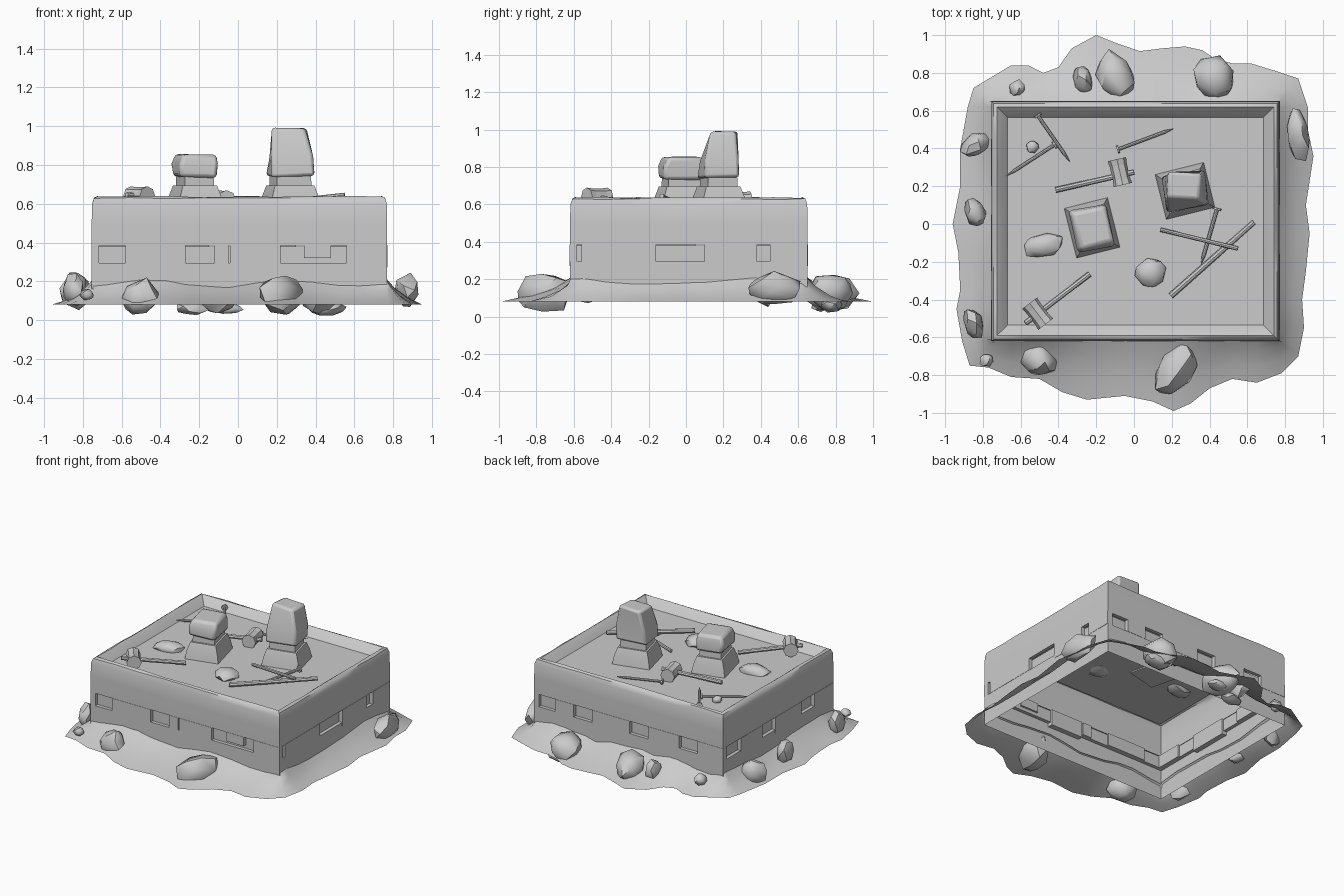
import bpy, bmesh, math, random
from mathutils import Vector, Matrix

if "Cube" in bpy.data.objects:
    bpy.data.objects.remove(bpy.data.objects["Cube"])

random.seed(4)
stone = bpy.data.materials.new("plain_grey")
stone.diffuse_color = (0.6, 0.6, 0.6, 1)
stone.use_nodes = True
stone.node_tree.nodes["Principled BSDF"].inputs["Base Color"].default_value = stone.diffuse_color

X0, X1, Y0, Y1 = -0.755, 0.77, -0.62, 0.65   # outer walls
FLOOR = 0.58


def finish(name, bm, angle=35, bevel=0):
    bmesh.ops.recalc_face_normals(bm, faces=bm.faces)
    me = bpy.data.meshes.new(name)
    bm.to_mesh(me)
    bm.free()
    me.materials.append(stone)
    ob = bpy.data.objects.new(name, me)
    bpy.context.collection.objects.link(ob)
    if bevel:
        m = ob.modifiers.new("bevel", 'BEVEL')
        m.width, m.segments = bevel, 2
    bpy.ops.object.select_all(action='DESELECT')
    ob.select_set(True)
    bpy.context.view_layer.objects.active = ob
    bpy.ops.object.shade_smooth_by_angle(angle=math.radians(angle))
    return ob


def loft(name, rings, cap_top=True, cap_bottom=True, angle=35, bevel=0):
    bm = bmesh.new()
    loops = [[bm.verts.new(p) for p in r] for r in rings]
    n = len(loops[0])
    for a, b in zip(loops, loops[1:]):
        for i in range(n):
            j = (i + 1) % n
            bm.faces.new((a[i], a[j], b[j], b[i]))
    if cap_top:
        bm.faces.new(loops[-1])
    if cap_bottom:
        bm.faces.new(loops[0])
    return finish(name, bm, angle, bevel)


def wall_ring(inset, z, n=8, jitter=0.0):
    c = [(X0 + inset, Y0 + inset), (X1 - inset, Y0 + inset),
         (X1 - inset, Y1 - inset), (X0 + inset, Y1 - inset)]
    pts = []
    for k in range(4):
        a, b = c[k], c[(k + 1) % 4]
        for i in range(n):
            t = i / n
            pts.append((a[0] + (b[0] - a[0]) * t, a[1] + (b[1] - a[1]) * t,
                        z + random.uniform(-jitter, jitter)))
    return pts


def square(cx, cy, z, hx, hy, deg, jitter=0.0):
    m = Matrix.Rotation(math.radians(deg), 3, 'Z')
    j = lambda: random.uniform(-jitter, jitter)
    return [Vector((cx, cy, z)) + m @ Vector((sx * hx + j(), sy * hy + j(), j()))
            for sx, sy in ((-1, -1), (1, -1), (1, 1), (-1, 1))]


# Platform: open-bottomed shell with a belt recess and a raised rim
loft("lower_wall", [wall_ring(0.025, 0.38), wall_ring(0.025, 0.295),
                    wall_ring(0, 0.295), wall_ring(0, 0.08)], False, False)
loft("upper_slab", [wall_ring(0.025, 0.385), wall_ring(0, 0.385), wall_ring(0, 0.50),
                    wall_ring(0.002, 0.60), wall_ring(0.012, 0.628, jitter=0.004),
                    wall_ring(0.030, 0.636, jitter=0.004),
                    wall_ring(0.055, 0.615, jitter=0.004),
                    wall_ring(0.085, FLOOR)], True, False, 40)

# Bricks in the belt: (start, end, bottom) along each wall
rows = {
    "front": [(-0.58, -0.27, 0.295), (-0.12, -0.05, 0.295), (-0.04, 0.22, 0.27),
              (0.34, 0.48, 0.32), (0.56, 0.77, 0.295)],
    "back": [(-0.755, -0.55, 0.295), (-0.4, -0.15, 0.27), (0.0, 0.3, 0.295), (0.45, 0.6, 0.295)],
    "right": [(-0.56, -0.16, 0.295), (0.1, 0.38, 0.27), (0.45, 0.65, 0.295)],
    "left": [(-0.62, -0.4, 0.295), (-0.25, 0.05, 0.27), (0.2, 0.45, 0.295)],
}
bm = bmesh.new()
for side, row in rows.items():
    for a, b, z in row:
        mid, ln, h = (a + b) / 2, b - a, 0.386 - z
        edge = {"front": Y0, "back": Y1, "right": X1, "left": X0}[side]
        inward = 0.018 if edge < 0 else -0.018
        pos, size = (mid, edge + inward), (ln, 0.04)
        if side in ("right", "left"):
            pos, size = (edge + inward, mid), (0.04, ln)
        m = Matrix.Translation((pos[0], pos[1], z + h / 2)) @ Matrix.Diagonal((size[0], size[1], h, 1))
        bmesh.ops.create_cube(bm, size=1, matrix=m)
finish("belt_bricks", bm)

# Ground skirt: wavy outline blended up to the walls
outline = [(-.2, 1), (-.1, .96), (.03, .915), (.15, .93), (.27, .94), (.36, .92), (.42, .88),
           (.52, .85), (.62, .85), (.75, .81), (.87, .77), (.92, .62), (.92, .5), (.95, .36),
           (.91, .1), (.93, -.05), (.91, -.25), (.89, -.4), (.9, -.55), (.87, -.7), (.78, -.79),
           (.65, -.84), (.52, -.82), (.4, -.87), (.3, -.95), (.21, -.99), (.1, -.94),
           (-.05, -.91), (-.25, -.93), (-.38, -.89), (-.5, -.82), (-.65, -.81), (-.77, -.76),
           (-.87, -.75), (-.91, -.62), (-.94, -.45), (-.92, -.35), (-.93, -.15), (-.96, 0),
           (-.92, .2), (-.92, .4), (-.88, .62), (-.85, .72), (-.75, .78), (-.65, .84),
           (-.56, .84), (-.48, .8), (-.4, .83), (-.33, .93)]
rings = [[], [], [], []]
for i, (x, y) in enumerate(outline):
    ix = min(max(x, X0 + 0.01), X1 - 0.01)
    iy = min(max(y, Y0 + 0.01), Y1 - 0.01)
    top = 0.195 + 0.02 * math.sin(i * 1.1) + random.uniform(-0.01, 0.01)
    for ring, t, f in zip(rings, (1, 0.62, 0.25, 0), (0, 0.25, 0.62, 1)):
        ring.append((ix + (x - ix) * f, iy + (y - iy) * f, 0.08 + (top - 0.08) * t))
loft("ground_skirt", rings, False, False, 60)


# Rocks: convex lumps with flat facets
def rock(name, x, y, z, sx, sy, sz, deg=0):
    bm = bmesh.new()
    n = 22
    m = Matrix.Rotation(math.radians(deg), 3, 'Z')
    for i in range(n):
        h = 1 - 2 * (i + 0.5) / n
        r, a = math.sqrt(1 - h * h), i * 2.4
        p = Vector((r * math.cos(a) * sx, r * math.sin(a) * sy, h * sz))
        bm.verts.new(Vector((x, y, z)) + m @ p * random.uniform(0.85, 1.1))
    out = bmesh.ops.convex_hull(bm, input=bm.verts)
    junk = [v for v in out["geom_interior"] if isinstance(v, bmesh.types.BMVert)]
    bmesh.ops.delete(bm, geom=junk, context='VERTS')
    finish(name, bm, 42)


for i, r in enumerate([
        (-.84, .42, .15, .09, .06, .10, 40), (-.84, .06, .17, .055, .085, .09, 20),
        (-.85, -.53, .15, .055, .09, .09, 15), (-.78, -.72, .13, .04, .035, .03, 0),
        (-.50, -.72, .12, .10, .085, .10, -20), (.22, -.76, .13, .105, .17, .115, -25),
        (.87, .47, .15, .065, .15, .09, 5), (.42, .77, .13, .115, .125, .11, 0),
        (-.10, .78, .13, .10, .145, .11, 25), (-.27, .76, .14, .055, .085, .08, 10),
        (-.62, .72, .15, .04, .045, .045, 0)]):
    rock(f"ground_rock_{i}", *r)
for i, r in enumerate([(-.48, -.115, .59, .115, .07, .045, 12),
                       (.085, -.26, .60, .085, .08, .045, 30),
                       (-.54, .41, .595, .035, .035, .03, 0)]):
    rock(f"floor_rock_{i}", *r)
# Stones hanging below the ground edge
for i, r in enumerate([(-.24, .72, .06, .09, .05, .035, 0), (-.05, .80, .06, .08, .05, .03, 0),
                       (.46, .78, .06, .11, .06, .04, 0)]):
    rock(f"under_rock_{i}", *r)

# Pedestals: tapered foot, thin neck and a rough block on top
for name, x, y in (("short", -.222, -.02), ("tall", .27, .175)):
    hx, hy = (.108, .125) if name == "short" else (.122, .112)
    loft(name + "_pedestal_foot", [square(x, y, FLOOR - .01, hx + .012, hy + .012, 14),
                                   square(x, y, .64, hx, hy, 14),
                                   square(x, y, .695, hx - .018, hy - .018, 14)])
    loft(name + "_pedestal_neck", [square(x, y, .69, hx - .03, hy - .03, 14),
                                   square(x, y, .745, hx - .032, hy - .032, 14)])
loft("short_pedestal_block", [square(-.222, -.02, .735, .098, .11, 8, .006),
                              square(-.222, -.02, .80, .102, .112, 10, .008),
                              square(-.218, -.02, .858, .085, .098, 14, .006)], bevel=.018)
loft("tall_pedestal_block", [square(.27, .175, .74, .115, .095, 10, .006),
                             square(.27, .18, .84, .108, .092, 6, .008),
                             square(.265, .205, .992, .088, .07, -4, .005)], bevel=.016)


# Tapered rods between two points, used for nails, sticks and tools
def rod(name, a, b, r0, r1, sides=8):
    a, b = Vector(a), Vector(b)
    d = b - a
    bm = bmesh.new()
    m = Matrix.Translation((a + b) / 2) @ d.to_track_quat('Z', 'Y').to_matrix().to_4x4()
    bmesh.ops.create_cone(bm, cap_ends=True, segments=sides, radius1=r0, radius2=r1,
                          depth=d.length, matrix=m)
    return finish(name, bm)


def nail(name, a, b, r=.009):
    a, b = Vector(a), Vector(b)
    d = (b - a).normalized()
    tip = b - d * .05
    rod(name + "_shaft", a, tip, r, r)
    rod(name + "_tip", tip, b, r, .001)
    rod(name + "_head", a - d * .005, a + d * .006, r * 2.3, r * 2.3)


nail("nail_a", (-.51, .575, .61), (-.34, .33, .60))
nail("nail_b", (-.42, .42, .59), (-.675, .255, .595))
nail("nail_c", (-.085, .395, .60), (.21, .505, .60))
nail("nail_d", (.44, .08, .605), (.355, -.215, .595), .010)
rod("thin_stick", (.14, -.03, .60), (.55, -.13, .645), .011, .012)
rod("thick_stick", (.195, -.38, .60), (.635, .01, .615), .017, .015)


# Hammers: handle through a faceted head
def hammer(name, end, tip, centre):
    rod(name + "_handle", end, tip, .015, .015)
    d = (Vector(tip) - Vector(end)).normalized()
    side = Vector((-d.y, d.x, 0)).normalized()
    c = Vector(centre)
    for s in (-1, 1):
        rod(f"{name}_head_{'left' if s < 0 else 'right'}", c, c + side * s * .07, .042, .050)
    rod(name + "_head_core", c - side * .05, c + side * .05, .046, .046)


hammer("back_hammer", (-.415, .18, .60), (.0, .275, .625), (-.075, .275, .62))
hammer("front_hammer", (-.235, -.265, .60), (-.575, -.525, .645), (-.51, -.475, .64))
